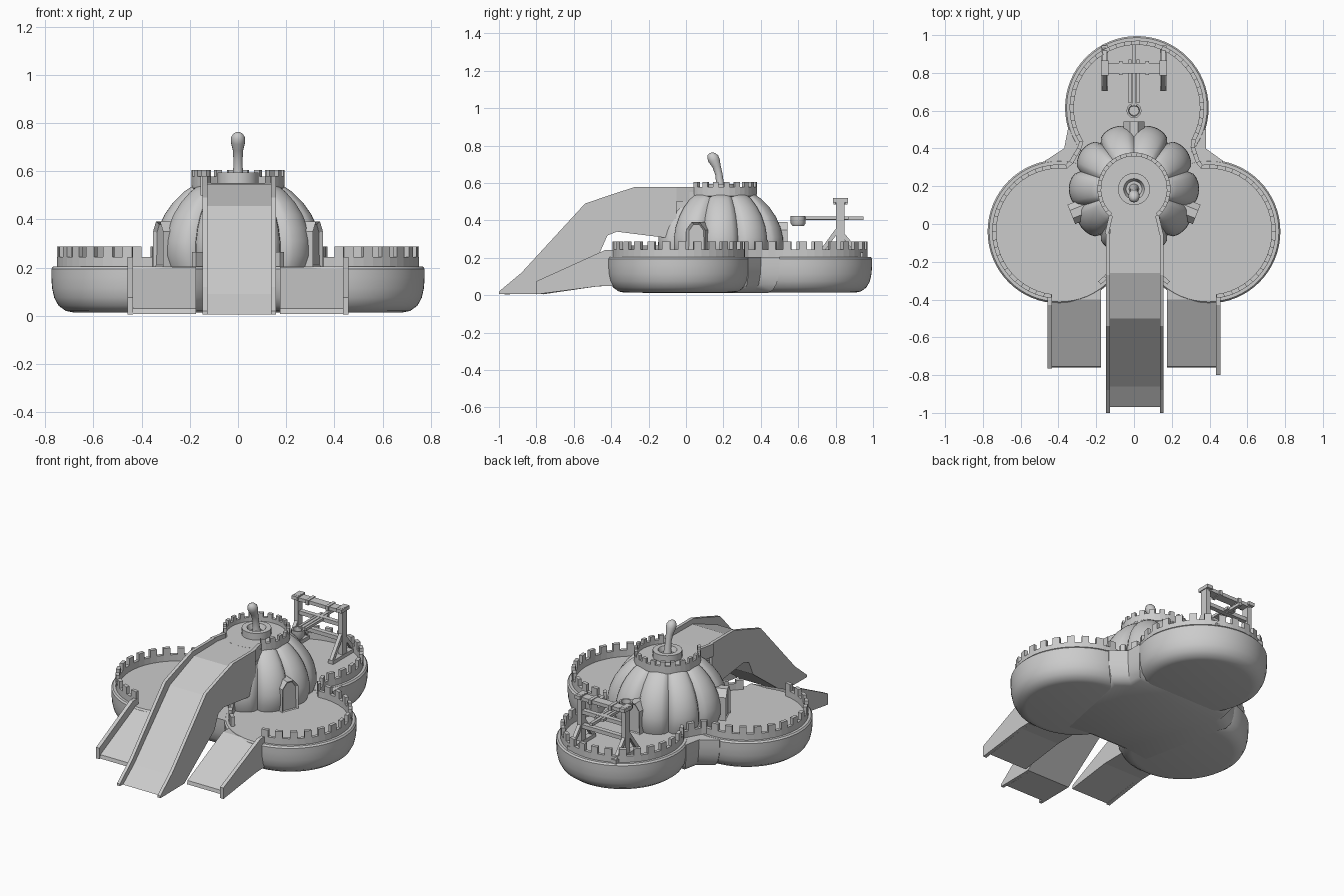
import bpy, bmesh
from math import sin, cos, pi, radians, sqrt
from mathutils import Vector, Matrix

if "Cube" in bpy.data.objects:
    bpy.data.objects.remove(bpy.data.objects["Cube"])


def finish(bm, name, smooth=None):
    bmesh.ops.remove_doubles(bm, verts=bm.verts, dist=0.0002)
    bmesh.ops.recalc_face_normals(bm, faces=bm.faces)
    me = bpy.data.meshes.new(name)
    bm.to_mesh(me)
    bm.free()
    ob = bpy.data.objects.new(name, me)
    bpy.context.collection.objects.link(ob)
    if smooth:
        bpy.ops.object.select_all(action='DESELECT')
        ob.select_set(True)
        bpy.context.view_layer.objects.active = ob
        bpy.ops.object.shade_smooth_by_angle(angle=radians(smooth))
    return ob


def loft(name, rings, smooth=None):
    """Skin closed rings of equal length and cap both ends."""
    bm = bmesh.new()
    vs = [[bm.verts.new(p) for p in r] for r in rings]
    n = len(rings[0])
    for a, b in zip(vs, vs[1:]):
        for i in range(n):
            j = (i + 1) % n
            bm.faces.new((a[i], a[j], b[j], b[i]))
    bm.faces.new(vs[0])
    bm.faces.new(vs[-1])
    return finish(bm, name, smooth)


def lathe(name, cx, cy, profile, n=48, smooth=35):
    return loft(name, [[(cx + r * cos(2 * pi * i / n), cy + r * sin(2 * pi * i / n), z)
                        for i in range(n)] for r, z in profile], smooth)


def prism(name, yz, x0, x1):
    return loft(name, [[(x, y, z) for y, z in yz] for x in (x0, x1)])


def box(name, c, s):
    x, y, z = c
    a, b, h = s[0] / 2, s[1] / 2, s[2] / 2
    return prism(name, [(y - b, z - h), (y + b, z - h), (y + b, z + h), (y - b, z + h)], x - a, x + a)


def beam(name, p, q, w):
    p, q = Vector(p), Vector(q)
    d = (q - p).normalized()
    u = d.cross(Vector((1, 0, 0))).normalized() * w / 2
    v = d.cross(u).normalized() * w / 2
    return loft(name, [[c + u + v, c + u - v, c - u - v, c - u + v] for c in (p, q)])


def arc(cx, cy, r, a0, a1, n=60):
    return [Vector((cx + r * cos(radians(a0 + (a1 - a0) * i / n)),
                    cy + r * sin(radians(a0 + (a1 - a0) * i / n)))) for i in range(n + 1)]


def resample(path, step):
    total = sum((b - a).length for a, b in zip(path, path[1:]))
    n = max(1, round(total / step))
    n += 1 - n % 2
    out, k, acc = [], 0, 0.0
    for i in range(n + 1):
        t = total * i / n
        while k < len(path) - 2 and acc + (path[k + 1] - path[k]).length < t:
            acc += (path[k + 1] - path[k]).length
            k += 1
        seg = path[k + 1] - path[k]
        out.append(path[k] + seg * min(1, (t - acc) / seg.length))
    return out


def battlement(name, path, step, thick, z0, low, high):
    """Wall along a path with alternating raised merlons."""
    pts = resample(path, step)
    rings = []
    for k in range(len(pts) - 1):
        top = high if k % 2 == 0 else low
        for e in (k, k + 1):
            t = (pts[min(e + 1, len(pts) - 1)] - pts[max(e - 1, 0)]).normalized()
            n = Vector((-t.y, t.x)) * thick / 2
            a, b = pts[e] + n, pts[e] - n
            rings.append([(a.x, a.y, z0), (b.x, b.y, z0), (b.x, b.y, top), (a.x, a.y, top)])
    return loft(name, rings)


# Three-lobed base with rounded underside
LX, LY, R = 0.395, -0.04, 0.38
BX, BY = 0.015, 0.615
for nm, cx, cy in (("left", -LX, LY), ("right", LX, LY), ("back", BX, BY)):
    lathe(nm + "_base_lobe", cx, cy, [(R - .09, .014), (R - .06, .02), (R - .03, .042),
          (R - .012, .075), (R - .003, .115), (R, .16), (R, .195), (R - .008, .205)], 64)
web = [(-.47, .335), (-.37, .4), (-.35, .5), (.38, .5), (.38, .4), (.47, .335),
       (.34, -.3), (.13, -.27), (-.13, -.27), (-.34, -.3)]
loft("base_center", [[(x * s, .12 + (y - .12) * s, z) for x, y in web]
     for s, z in ((.84, .013), (.9, .025), (.96, .06), (.99, .11), (1, .16), (1, .204))], 35)

# Castle wall around the deck, plus short returns beside the slide
WR = 0.345
battlement("deck_wall", arc(-LX, LY, WR, 263, 82) + arc(BX, BY, WR, 213, -33) + arc(LX, LY, WR, 98, -83),
           .042, .022, .2, .245, .288)
battlement("left_inner_wall", arc(-LX, LY, WR, 308, 345, 12), .042, .022, .19, .245, .265)
battlement("right_inner_wall", arc(LX, LY, WR, 232, 195, 12), .042, .022, .19, .245, .265)

# Ribbed gourd dome: ten bulging ribs
PC = 0.185
rings = []
for r, z in [(.325, .195), (.345, .25), (.343, .31), (.33, .365), (.305, .42),
             (.27, .47), (.225, .515), (.18, .545)]:
    ring = []
    for i in range(100):
        a = 2 * pi * i / 100
        f = .87 + .13 * sqrt(abs(cos(5 * (a - radians(108)))))
        ring.append((r * f * cos(a), PC + r * f * sin(a), z))
    rings.append(ring)
loft("dome", rings, 40)

# Gabled doorways on the dome, with a recessed panel
for nm, ang in (("back", 90), ("left", 202), ("right", -22)):
    bm = bmesh.new()
    prof = [(-.055, .2), (.055, .2), (.055, .35), (.022, .392), (-.022, .392), (-.055, .35)]
    inner = [bm.verts.new((.26, y, z)) for y, z in prof]
    outer = [bm.verts.new((.358, y, z)) for y, z in prof]
    for i in range(6):
        j = (i + 1) % 6
        bm.faces.new((inner[i], inner[j], outer[j], outer[i]))
    bm.faces.new(inner)
    front = bm.faces.new(outer)
    bm.normal_update()
    bmesh.ops.inset_region(bm, faces=[front], thickness=.014)
    bmesh.ops.translate(bm, verts=front.verts, vec=(-.012, 0, 0))
    bm.transform(Matrix.Translation((0, PC, 0)) @ Matrix.Rotation(radians(ang), 4, 'Z'))
    finish(bm, nm + "_doorway")

# Turret on top of the dome
lathe("turret_floor", 0, PC, [(.17, .515), (.193, .53), (.193, .552)])
battlement("turret_wall", arc(0, PC, .184, -48, 228), .03, .02, .54, .578, .605)
lathe("stem_ring", 0, PC, [(.085, .55), (.085, .594), (.055, .594), (.042, .565)], 32)

# Curved stem with a knob end
loft("stem", [[(r * cos(2 * pi * i / 16), y + r * sin(2 * pi * i / 16), z - .25 * r * sin(2 * pi * i / 16) * -1)
     for i in range(16)] for y, z, r in [(.185, .56, .027), (.182, .6, .02), (.175, .65, .019),
     (.163, .69, .022), (.15, .72, .03), (.143, .74, .029), (.137, .754, .021), (.133, .762, .008)]], 50)

# Main slide: solid chute with side walls
under = [(0, .31), (-.13, .31), (-.37, .34), (-.42, .32), (-.46, .23), (-.76, .008)]
prism("slide_chute", [(-.97, .005), (-.86, .09), (-.5, .455), (-.26, .548), (.04, .552)]
      + [(.04, .31)] + under, -.128, .138)
side = [(-1, .006), (-1, .02), (-.88, .12), (-.54, .49), (-.4, .538), (-.27, .58), (-.05, .58),
        (-.05, .31)] + under[1:]
for nm, x in (("left", -.147), ("right", .137)):
    prism(nm + "_slide_wall", side, x, x + .02)
for nm, s in (("left", -1), ("right", 1)):
    battlement(nm + "_slide_flare", [Vector((s * .145, -.055)), Vector((s * .122, .045))],
               .2, .02, .5, .58, .58)

# Low ramps in front of the side lobes
for nm, s in (("left", -1), ("right", 1)):
    prism(nm + "_ramp", [(-.76, .008), (-.755, .03), (-.4, .203), (-.28, .203), (-.28, .05),
          (-.47, .048)], s * .175, s * .44)
    end = -.765 if s < 0 else -.8
    prism(nm + "_ramp_wall", [(end, .005), (end, .075), (-.43, .243), (-.375, .243), (-.375, .05),
          (-.47, .048)], s * .435, s * .458)

# Catapult frame on the back lobe
FY = .825
for s in (-1, 1):
    x = s * .155
    box("frame_post", (x, FY, .36), (.03, .045, .32))
    box("frame_cap", (x, FY, .508), (.04, .08, .022))
    box("frame_foot", (x, FY, .215), (.035, .24, .025))
    beam("front_brace", (x, FY - .11, .22), (x, FY, .37), .022)
    beam("back_brace", (x, FY + .1, .22), (x, FY, .34), .022)
    box("top_bar_band", (s * .07, FY, .5), (.02, .075, .03))
    box("arm_rail", (s * .022, .755, .413), (.016, .23, .016))
box("top_bar", (0, FY, .5), (.3, .055, .022))
box("axle_bar", (0, FY, .41), (.3, .03, .024))
box("lower_bar", (0, FY, .32), (.3, .03, .024))

# Throwing arm and its cup
box("throwing_arm", (0, .785, .412), (.02, .33, .018))
lathe("arm_cup", 0, .6, [(.03, .37), (.04, .385), (.04, .425), (.03, .425), (.026, .39)], 12)
